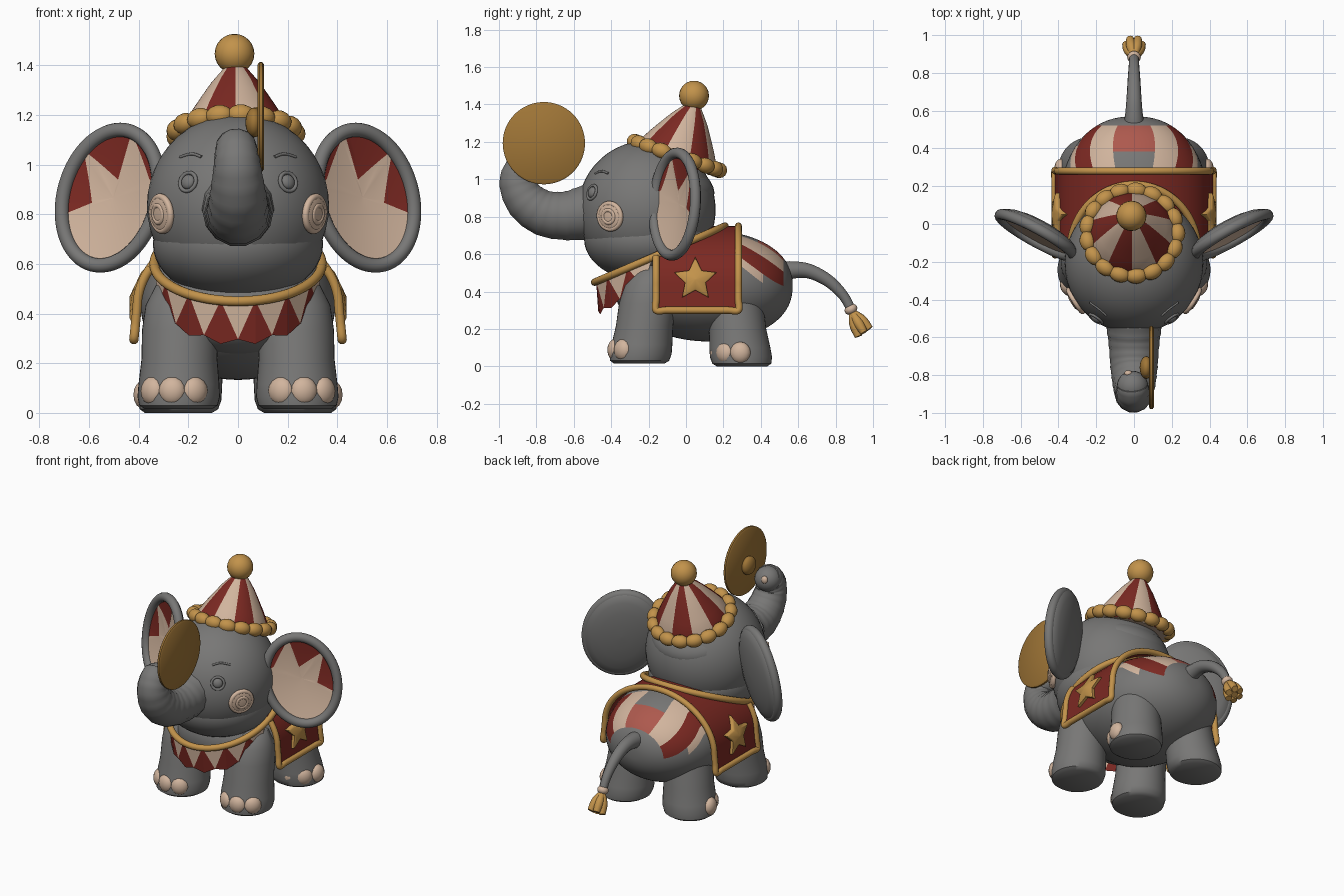
import bpy, bmesh
from math import sin, cos, pi, sqrt, radians
from mathutils import Vector, Matrix

if "Cube" in bpy.data.objects:
    bpy.data.objects.remove(bpy.data.objects["Cube"])


def material(name, color):
    m = bpy.data.materials.new(name)
    m.use_nodes = True
    m.diffuse_color = (*color, 1)
    bsdf = m.node_tree.nodes["Principled BSDF"]
    bsdf.inputs["Base Color"].default_value = (*color, 1)
    bsdf.inputs["Roughness"].default_value = 0.7
    return m


GREY = material("elephant grey", (.187, .185, .181))
CREAM = material("cream", (.64, .46, .34))
RED = material("deep red", (.2, .022, .016))
GOLD = material("gold", (.54, .29, .07))
BRASS = material("dark brass", (.35, .18, .038))
ROSE = material("faded red", (.42, .10, .075))
made = []


def loft(name, rings, mats, rule=None, wrap=True, cap=True):
    """Skin a list of equal rings; rule(row, column, centre) gives the material."""
    bm = bmesh.new()
    rows = [[bm.verts.new(p) for p in ring] for ring in rings]
    n = len(rows[0])
    for i in range(len(rows) - 1):
        for j in range(n if wrap else n - 1):
            k = (j + 1) % n
            f = bm.faces.new((rows[i][j], rows[i][k], rows[i + 1][k], rows[i + 1][j]))
            if rule:
                f.material_index = rule(i, j, f.calc_center_median())
    if cap:
        bm.faces.new(rows[0])
        bm.faces.new(rows[-1]).material_index = len(mats) - 1
    bmesh.ops.recalc_face_normals(bm, faces=bm.faces)
    me = bpy.data.meshes.new(name)
    bm.to_mesh(me)
    bm.free()
    for m in mats:
        me.materials.append(m)
    ob = bpy.data.objects.new(name, me)
    bpy.context.collection.objects.link(ob)
    made.append(ob)
    return ob


def circle(r, z, n=40, x=0, y=0):
    return [Vector((x + r * cos(2 * pi * j / n), y + r * sin(2 * pi * j / n), z)) for j in range(n)]


def ball(name, loc, scale, mat, rot=(0, 0, 0), seg=24):
    bpy.ops.mesh.primitive_uv_sphere_add(segments=seg, ring_count=seg // 2, location=loc, rotation=rot)
    ob = bpy.context.object
    ob.name, ob.scale = name, scale
    ob.data.materials.append(mat)
    made.append(ob)
    return ob


def tube(name, pts, mat, closed=False, wrinkle=0):
    """Round tube through points (x, y, z, radius), smoothed by a spline."""
    p, out, n, steps = [Vector(q) for q in pts], [], len(pts), 8
    for i in range(n if closed else n - 1):
        get = (lambda k: p[k % n]) if closed else (lambda k: p[max(0, min(n - 1, k))])
        a, b, c, d = (get(i + k) for k in (-1, 0, 1, 2))
        for s in range(steps):
            t = s / steps
            out.append(b + (c - a) * t / 2 + (a * 2 - b * 5 + c * 4 - d) * t * t / 2
                       + (b * 3 - a - c * 3 + d) * t ** 3 / 2)
    if not closed:
        out.append(p[-1])
    cu = bpy.data.curves.new(name, 'CURVE')
    cu.dimensions, cu.bevel_depth, cu.bevel_resolution, cu.use_fill_caps = '3D', 1, 5, True
    sp = cu.splines.new('POLY')
    sp.points.add(len(out) - 1)
    sp.use_cyclic_u = closed
    for i, (q, v) in enumerate(zip(sp.points, out)):
        q.co, q.radius = (*v[:3], 1), v[3] * (1 + wrinkle * (i % 4 == 0))
    cu.materials.append(mat)
    ob = bpy.data.objects.new(name, cu)
    bpy.context.collection.objects.link(ob)
    bpy.ops.object.select_all(action='DESELECT')
    ob.select_set(True)
    bpy.context.view_layer.objects.active = ob
    bpy.ops.object.convert(target='MESH')
    made.append(bpy.context.object)


# Body with painted stripes that fan out over the rump
def rump(i, j, c):
    a = abs(j - 36 + .5) * 5
    if not .26 < c.y < .515:
        return 0
    if a < 15:
        return 3 if c.y > .37 else 0
    return 1 if a < 37 else 2 if a < 55 else 1 if a < 65 and c.y < .42 else 0


rings = []
for i in range(1, 40):
    v = pi * i / 40
    y, fat, row = .12 - .45 * cos(v), sin(v) ** .87, []
    fan = .75 * max(0, min(1, (y - .28) / .24))
    for j in range(72):
        b = radians(5 * j - 180)
        a = b + fan * sin(b)
        row.append(Vector((.392 * fat * sin(a), y, .43 + .297 * fat * cos(a))))
    rings.append(row)
loft("body", rings, [GREY, CREAM, RED, ROSE, GREY], rump)
ball("chest", (0, -.18, .43), (.31, .21, .2), GREY)

# Legs and toenails
for s, side in ((1, "left"), (-1, "right")):
    for end, y, lean, tuck, turn, z0 in (("front", -.25, .07, .02, 10, .015), ("back", .3, -.06, .13, 45, 0)):
        prof = [(.135, 0), (.158, .015), (.166, .05), (.163, .1), (.153, .2),
                (.153, .32), (.14, .42), (.1, .5), (.03, .53)]
        loft(f"{end}_leg_{side}", [circle(r, z + z0, x=s * (.24 - tuck * z), y=y + lean * z / .5)
                                   for r, z in prof], [GREY])
        for k in (-1, 0, 1):
            a = radians(turn + 37 * k)
            ball(f"toenail_{end}_{side}", (s * (.24 + .142 * sin(a)), y + .01 - .142 * cos(a), z0 + .073),
                 (.056, .041, .058), CREAM, (0, 0, s * a), 16)

# Head, leaning back, with full jowls
TILT = -.326
R = Matrix.Rotation(TILT, 3, 'X')
HC, HR = Vector((0, -.21, .835)), Vector((.367, .368, .372))
ball("head", HC, HR, GREY, (TILT, 0, 0), 48)
ball("head_crown", (0, -.1, .985), (.28, .262, .14), GREY, (TILT, 0, 0), 32)
ball("jowls", (0, -.2, .68), (.343, .345, .23), GREY, seg=48)


def on_head(d):
    l = R.transposed() @ Vector(d)
    return HC + Vector(d) / sqrt(sum((l[i] / HR[i]) ** 2 for i in range(3)))


def ring_on(name, p, d, radius, thick, mat):
    q = Vector(d).to_track_quat('Z', 'Y')
    tube(name, [(*(p + q @ v), thick) for v in circle(radius, 0, 10)], mat, True)


for s, side in ((1, "left"), (-1, "right")):
    # Cheek rosette
    d = Vector((s * .33, -.21, -.035))
    p, rot = on_head(d), d.to_track_quat('Z', 'Y').to_euler()
    ball("cheek_" + side, p, (.08, .08, .022), CREAM, rot)
    ring_on("cheek_rim_" + side, p, d, .068, .014, CREAM)
    ring_on("cheek_swirl_" + side, p + d.normalized() * .012, d, .034, .012, CREAM)
    # Eye and brow
    d = Vector((s * .2, -.29, .095))
    p = on_head(d)
    ring_on("eyelid_" + side, p, d, .038, .008, GREY)
    ball("eye_" + side, p, (.03, .03, .018), GREY, d.to_track_quat('Z', 'Y').to_euler())
    tube("brow_" + side, [(*on_head((s * x, y, z)), .006) for x, y, z in
                          ((.15, -.28, .2), (.2, -.26, .225), (.25, -.22, .21))], GREY)

# Raised trunk
tube("trunk", [(0, -.4, .85, .17), (0, -.52, .825, .15), (0, -.64, .805, .133), (0, -.76, .82, .124),
               (0, -.855, .885, .112), (-.003, -.902, .98, .097), (-.006, -.885, 1.05, .087),
               (-.008, -.85, 1.075, .08)], GREY, wrinkle=.02)
ball("trunk_tip", (-.008, -.86, 1.062), (.083, .083, .08), GREY)
ball("trunk_nostril", (-.03, -.792, 1.085), (.022, .018, .025), CREAM, seg=16)

# Cymbal held by the trunk
turn = Matrix.Translation((.092, -.76, 1.193)) @ Matrix.Rotation(pi / 2, 4, 'Y')
disc = loft("cymbal", [circle(r, z, 64) for r, z in ((.21, -.013), (.22, -.006), (.22, .006), (.21, .013))], [BRASS])
disc.matrix_world = turn
ball("cymbal_knob", (.065, -.76, 1.17), (.035, .06, .06), BRASS)

# Ears: cupped lining with pennants, domed back, rolled rim
ZIG = [(-15, 1), (-10, .43), (45, 1), (100, .27), (105, 1), (160, .8), (170, 1)]


def zig(deg):
    for (a, r), (b, q) in zip(ZIG, ZIG[1:]):
        if a <= deg <= b:
            chord = sin(radians(b - deg)) / r + sin(radians(deg - a)) / q
            return min(.99, sin(radians(b - a)) / chord)
    return .99


def ear_point(s, deg, r, n):
    a, yaw = radians(deg), radians(30)
    v = .273 * r * sin(a)
    u = .22 * r * cos(a) - .17 * v
    return Vector((s * (.517 + u * cos(yaw) + n * sin(yaw)), -.065 + u * sin(yaw) - n * cos(yaw) + .14 * v, .867 + v))


degs = list(range(-90, 270, 5))
for s, side in ((1, "left"), (-1, "right")):
    rings = []
    for k in (.02, .5, 1, 1.5, 2):
        row = []
        for d in degs:
            z = zig(d)
            r = z * k if k <= 1 else z + (1 - z) * (k - 1)
            row.append(ear_point(s, d, r, -.03 * (1 - r * r)))
        rings.append(row)
    for r in (1.05, 1, .85, .6, .3, .02):
        rings.append([ear_point(s, d, r, -.02 - .06 * sqrt(max(0, 1 - r * r / 1.11))) for d in degs])
    loft("ear_" + side, rings, [CREAM, RED, GREY],
         lambda i, j, c: 2 if i > 3 else 1 if i > 1 and min(zig(degs[j]), zig(degs[j] + 5)) < .98 else 0)
    tube("ear_rim_" + side, [(*ear_point(s, d, 1, -.005), .029) for d in degs[::3]], GREY, True)

# Striped hat with bead band and pompom
hat_m = Matrix.Translation((-.01, -.05, 1.12)) @ Matrix.Rotation(TILT, 4, 'X')
hat = loft("hat", [circle(r, z, 80) for r, z in ((.235, -.03), (.23, 0), (.18, .09), (.136, .16), (.1, .215),
                                                  (.06, .265), (.03, .3))],
           [CREAM, RED], lambda i, j, c: (j + 4) // 8 % 2)
hat.matrix_world = hat_m
for k in range(17):
    a = 2 * pi * k / 17
    b = ball("hat_bead", (0, 0, 0), (1, 1, 1), GOLD, seg=16)
    b.matrix_world = (hat_m @ Matrix.Rotation(a, 4, 'Z') @ Matrix.Translation((.24, 0, .005))
                      @ Matrix.Diagonal((.042, .056, .042, 1)))
ball("pompom", (-.014, .043, 1.447), (.08, .08, .08), GOLD)


# Collar and pennant bib
def collar(a, drop=0):
    return Vector((.337 * sin(a), -.14 - .348 * cos(a) + .02 * drop, .6 - .15 * cos(a) - drop * (.12 + .045 * cos(a))))


tube("collar", [(*collar(2 * pi * k / 32), .02) for k in range(32)], GOLD, True)
bm = bmesh.new()
step = radians(24)
tops = [bm.verts.new(collar((k - 3.5) * step)) for k in range(8)]
tips = [bm.verts.new(collar((k - 3) * step, .93)) for k in range(7)]
for k in range(7):
    bm.faces.new((tops[k], tips[k], tops[k + 1]))
    if k < 6:
        low = bm.verts.new(collar((k - 2.5) * step, 1.07))
        bm.faces.new((tips[k], low, tops[k + 1])).material_index = 1
        bm.faces.new((low, tips[k + 1], tops[k + 1])).material_index = 1
bib_mesh = bpy.data.meshes.new("bib")
bm.to_mesh(bib_mesh)
bm.free()
for m in (CREAM, RED):
    bib_mesh.materials.append(m)
bpy.context.collection.objects.link(bpy.data.objects.new("bib", bib_mesh))


# Saddle blanket with trim and stars
def side_x(z):
    return .407 + (.42 - z) * .1 if z < .42 else .407 * sqrt(max(0, 1 - ((z - .42) / .33) ** 2))


def arch(y):
    low = [.3, .36]
    pts = [Vector((side_x(z), y, z)) for z in low]
    pts += [Vector((.407 * cos(pi * k / 24), y, .42 + .33 * sin(pi * k / 24))) for k in range(25)]
    return pts + [Vector((-side_x(z), y, z)) for z in reversed(low)]


rows = [arch(-.16 + .44 * k / 8) for k in range(9)]
loft("blanket", rows, [RED], wrap=False, cap=False)
edge = (rows[0][6::-1] + [r[0] for r in rows[1:-1]] + rows[-1]
        + [r[-1] for r in rows[-2:0:-1]] + rows[0][:-8:-1])
tube("blanket_trim", [(*p, .019) for p in edge], GOLD)
for s, side in ((1, "left"), (-1, "right")):
    rings = []
    for size, off in ((1, -.01), (1, .018), (.85, .026), (.05, .034)):
        row = []
        for k in range(10):
            r, a = size * (.12 if k % 2 == 0 else .058), pi * k / 5
            z = .465 + r * cos(a)
            row.append(Vector((s * (side_x(z) + off), .05 + r * sin(a), z)))
        rings.append(row)
    loft("star_" + side, rings, [GOLD])

# Tail, cuff and tuft
tube("tail", [(0, .5, .5, .06), (0, .57, .515, .048), (0, .66, .508, .04), (0, .76, .458, .034),
              (0, .84, .38, .028), (0, .885, .3, .025)], GREY)
ball("tail_cuff", (0, .882, .305), (.036, .036, .028), CREAM, (.5, 0, 0), 16)
for k in range(7):
    a, w = 2 * pi * k / 6, 0 if k == 6 else .043
    dx, dy, dz = w * cos(a), w * sin(a) * .8, w * sin(a) * .55
    tube("tail_tuft", [(0, .885, .295, .015), (dx * .65, .92 + dy * .65, .235 + dz * .65, .027),
                       (dx, .952 + dy, .18 + dz, .02)], GOLD)

# Smooth shading with kept edges
bpy.ops.object.select_all(action='DESELECT')
for ob in made:
    ob.select_set(True)
bpy.context.view_layer.objects.active = made[0]
bpy.ops.object.shade_smooth_by_angle(angle=.7)
